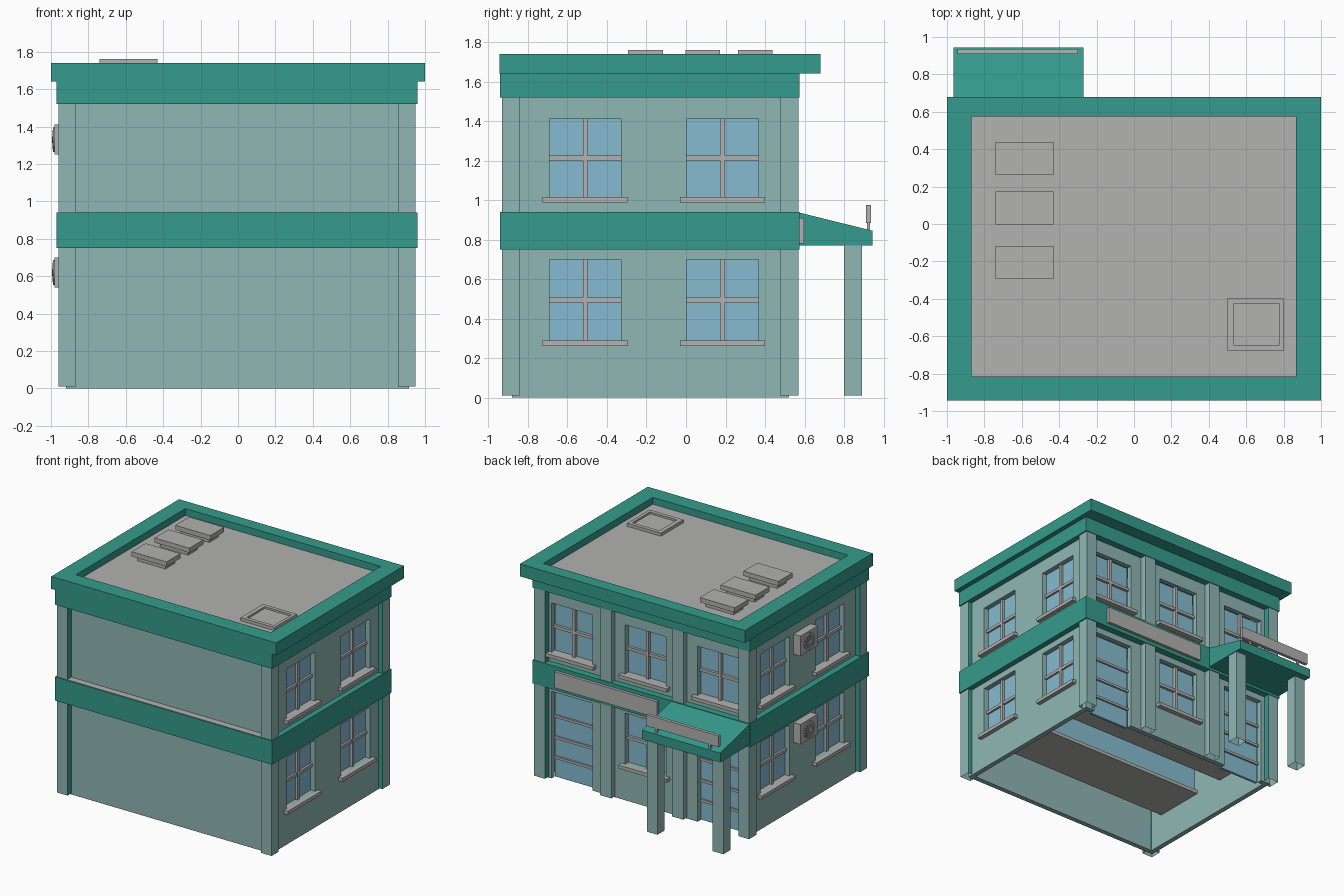
import bpy, bmesh, math
from mathutils import Matrix, Vector

if "Cube" in bpy.data.objects:
    bpy.data.objects.remove(bpy.data.objects["Cube"])


def mat(name, col):
    m = bpy.data.materials.new(name)
    m.diffuse_color = (*col, 1)
    m.use_nodes = True
    m.node_tree.nodes["Principled BSDF"].inputs["Base Color"].default_value = m.diffuse_color
    return m


TEAL = mat("teal trim", (0.036, 0.33, 0.266))
WALL = mat("pale wall", (0.275, 0.474, 0.451))
GLASS = mat("blue glass", (0.24, 0.50, 0.64))
GREY = mat("grey concrete", (0.445, 0.445, 0.44))
DARK = mat("dark grey fan", (0.22, 0.22, 0.22))


def finish(name, bm, *mats):
    me = bpy.data.meshes.new(name)
    bm.to_mesh(me)
    bm.free()
    for m in mats:
        me.materials.append(m)
    ob = bpy.data.objects.new(name, me)
    bpy.context.collection.objects.link(ob)
    return ob


def add_box(bm, x, y, z):
    """Axis-aligned box from (min, max) ranges."""
    c = Vector(((x[0] + x[1]) / 2, (y[0] + y[1]) / 2, (z[0] + z[1]) / 2))
    s = Matrix.Diagonal((x[1] - x[0], y[1] - y[0], z[1] - z[0], 1))
    bmesh.ops.create_cube(bm, size=1, matrix=Matrix.Translation(c) @ s)


def boxes(name, m, *ranges):
    bm = bmesh.new()
    for r in ranges:
        add_box(bm, *r)
    return finish(name, bm, m)


def ring(name, m, x, y, z, ix, iy):
    """Rectangular frame with a rectangular opening."""
    return boxes(name, m,
                 (x, (y[0], iy[0]), z), (x, (iy[1], y[1]), z),
                 ((x[0], ix[0]), iy, z), ((ix[1], x[1]), iy, z))


def post(name, x, y, z, inner=None):
    """Open-bottomed post; faces towards the building centre may be teal."""
    bm = bmesh.new()
    add_box(bm, x, y, z)
    bm.normal_update()
    if inner:
        for f in bm.faces:
            if f.normal.x * inner[0] < -0.5 or f.normal.y * inner[1] < -0.5:
                f.material_index = 1
    bmesh.ops.delete(bm, geom=[f for f in bm.faces if f.normal.z < -0.5], context='FACES')
    return finish(name, bm, WALL, TEAL)


def cut(ob, cutter):
    mod = ob.modifiers.new("cut", 'BOOLEAN')
    mod.operation, mod.solver, mod.object = 'DIFFERENCE', 'EXACT', cutter
    bpy.context.view_layer.objects.active = ob
    bpy.ops.object.modifier_apply(modifier="cut")
    bpy.data.objects.remove(cutter)


SIDE_Y = (-0.51, 0.185)            # window centres on the side walls
BACK_X = (0.65, -0.005, -0.65)     # bay centres on the back wall
FLOORS = ((0.29, 0.70), (1.015, 1.41))
HW = 0.182                         # half window width

# hollow wall shell, open underneath
walls = boxes("walls", WALL, ((-0.92, 0.915), (-0.88, 0.52), (0, 1.56)))
cut(walls, boxes("hollow", WALL, ((-0.88, 0.875), (-0.84, 0.48), (-0.1, 1.53))))

# side windows: glass, bars and sills run right through the building
for i, (z0, z1) in enumerate(FLOORS):
    zc = (z0 + z1) / 2
    for c in SIDE_Y:
        y = (c - HW, c + HW)
        cut(walls, boxes("hole", WALL, ((-1.1, 1.1), y, (z0, z1))))
        boxes("side_window_glass", GLASS, ((-0.88, 0.875), y, (z0, z1)))
        boxes("side_window_bars", GREY,
              ((-0.90, 0.895), (c - 0.012, c + 0.012), (z0, z1)),
              ((-0.897, 0.892), y, (zc - 0.012, zc + 0.012)))
        boxes("side_window_sill", GREY,
              ((-0.955, 0.95), (c - 0.215, c + 0.215), (z0 - 0.028, z0)))

    # back windows and ground floor doors
    for c in BACK_X:
        x = (c - HW, c + HW)
        door = i == 0 and abs(c) > 0.1
        lo = 0.0 if door else z0
        cut(walls, boxes("hole", WALL, (x, (0.4, 0.7), (lo - 0.05 * door, z1))))
        boxes("door_glass" if door else "back_window_glass", GLASS,
              (x, (0.455, 0.475), (lo, z1)))
        if door:
            boxes("door_bars", GREY,
                  *[(x, (0.47, 0.49), (z - 0.01, z + 0.01)) for z in (0.16, 0.32, 0.49)])
        else:
            boxes("back_window_bars", GREY,
                  ((c - 0.012, c + 0.012), (0.47, 0.50), (z0, z1)),
                  (x, (0.47, 0.497), (zc - 0.012, zc + 0.012)))
            boxes("back_window_sill", GREY,
                  ((c - 0.215, c + 0.215), (0.46, 0.56), (z0 - 0.028, z0)))

    # air conditioner on the left wall
    zm = z1 - 0.08
    boxes("air_conditioner", GREY, ((-0.982, -0.91), (-0.27, -0.05), (zm - 0.08, zm + 0.08)))
    for nm, r, d, m in (("fan_rim", 0.066, 0.990, GREY), ("fan", 0.052, 0.992, DARK),
                        ("fan_hub", 0.018, 0.994, GREY)):
        bm = bmesh.new()
        bmesh.ops.create_cone(bm, cap_ends=True, segments=12, radius1=r, radius2=r, depth=0.03,
                              matrix=Matrix.Translation((-d + 0.015, -0.16, zm))
                              @ Matrix.Rotation(math.pi / 2, 4, 'Y'))
        finish(nm, bm, m)

# corner pillars and back pilasters
for sx, x in ((-1, (-0.96, -0.865)), (1, (0.855, 0.95))):
    for sy, y in ((-1, (-0.93, -0.84)), (1, (0.475, 0.57))):
        post("corner_pillar", x, y, (0.01, 1.53), (sx, sy))
for c in (0.315, -0.325):
    post("back_pilaster", (c - 0.05, c + 0.05), (0.50, 0.57), (0.01, 1.53))

# middle band, floor slab showing as a front ledge, top frieze
IX, IY = (-0.90, 0.895), (-0.86, 0.50)
ring("middle_band", TEAL, (-0.97, 0.96), (-0.94, 0.575), (0.75, 0.94), IX, IY)
boxes("floor_slab", GREY, ((-0.865, 0.855), (-0.934, 0.48), (0.91, 0.943)))
boxes("frieze", TEAL, ((-0.97, 0.96), (-0.94, 0.575), (1.52, 1.65)))

# cornice with sunken roof
ring("cornice", TEAL, (-1, 1), (-0.943, 0.68), (1.64, 1.74), (-0.87, 0.865), (-0.815, 0.575))
boxes("roof", GREY, ((-0.88, 0.875), (-0.825, 0.585), (1.65, 1.685)))

# roof vents and hatch
for y in (0.35, 0.085, -0.205):
    boxes("roof_vent", GREY, ((-0.74, -0.43), (y - 0.088, y + 0.088), (1.722, 1.76)),
          ((-0.71, -0.46), (y - 0.06, y + 0.06), (1.68, 1.73)))
ring("roof_hatch_frame", GREY, (0.50, 0.80), (-0.68, -0.395), (1.68, 1.71),
     (0.535, 0.775), (-0.65, -0.425))
boxes("roof_hatch_lid", GREY, ((0.53, 0.78), (-0.655, -0.42), (1.68, 1.695)))

# sloping entrance canopy extruded from its side profile
bm = bmesh.new()
prof = [(0.56, 0.77), (0.943, 0.77), (0.943, 0.845), (0.56, 0.94)]
face = bm.faces.new([bm.verts.new((-0.965, y, z)) for y, z in prof])
ext = bmesh.ops.extrude_face_region(bm, geom=[face])
bmesh.ops.translate(bm, vec=(0.695, 0, 0),
                    verts=[v for v in ext["geom"] if isinstance(v, bmesh.types.BMVert)])
bmesh.ops.recalc_face_normals(bm, faces=bm.faces)
finish("canopy", bm, TEAL)
for x in ((-0.955, -0.86), (-0.37, -0.275)):
    post("canopy_column", x, (0.80, 0.89), (0.01, 0.775))

# blank sign boards
boxes("band_sign", GREY, ((-0.16, 0.75), (0.57, 0.598), (0.78, 0.91)))
boxes("canopy_sign", GREY, ((-0.945, -0.30), (0.91, 0.936), (0.885, 0.975)),
      *[((x - 0.01, x + 0.01), (0.915, 0.93), (0.84, 0.89)) for x in (-0.86, -0.385)])
